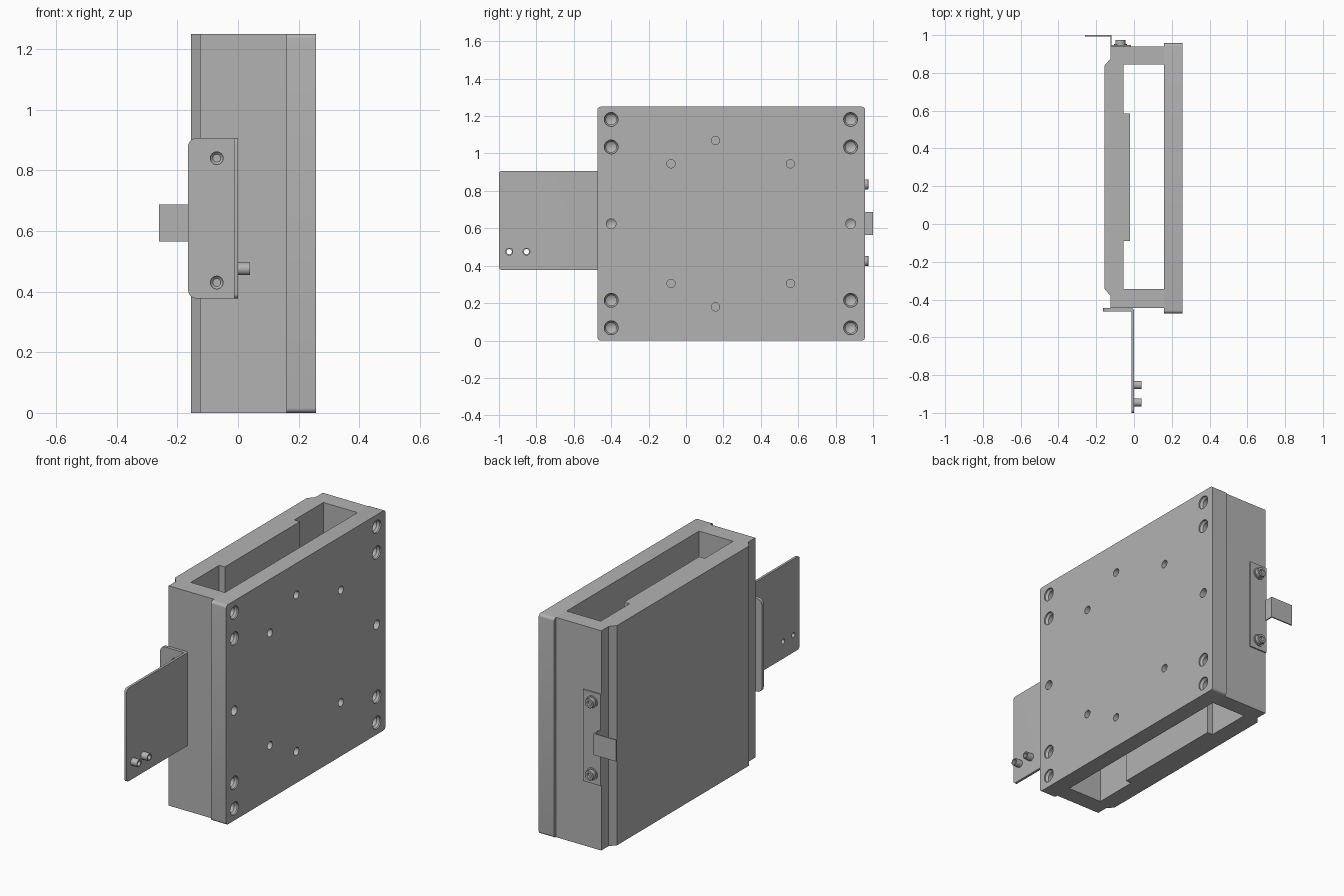
import bpy, bmesh, math
from mathutils import Vector, Matrix

cube = bpy.data.objects.get("Cube")
if cube:
    bpy.data.objects.remove(cube)

grey = bpy.data.materials.new("machined_grey")
grey.use_nodes = True
GREY = (0.45, 0.45, 0.45, 1)
grey.diffuse_color = GREY
grey.node_tree.nodes["Principled BSDF"].inputs["Base Color"].default_value = GREY

HEIGHT = 1.25


def finish(name, bm):
    bmesh.ops.recalc_face_normals(bm, faces=bm.faces[:])
    mesh = bpy.data.meshes.new(name)
    bm.to_mesh(mesh)
    bm.free()
    mesh.materials.append(grey)
    obj = bpy.data.objects.new(name, mesh)
    bpy.context.collection.objects.link(obj)
    return obj


def activate(obj):
    bpy.ops.object.select_all(action='DESELECT')
    obj.select_set(True)
    bpy.context.view_layer.objects.active = obj


def smooth(obj):
    activate(obj)
    bpy.ops.object.shade_smooth_by_angle(angle=math.radians(30))


def extrude_up(points, z0, z1):
    """Closed plan profile raised from z0 to z1."""
    bm = bmesh.new()
    face = bm.faces.new([bm.verts.new((x, y, z0)) for x, y in points])
    out = bmesh.ops.extrude_face_region(bm, geom=[face])
    top = [v for v in out["geom"] if isinstance(v, bmesh.types.BMVert)]
    bmesh.ops.translate(bm, verts=top, vec=(0, 0, z1 - z0))
    return bm


def round_edges(bm, rule, radius):
    """Round the edges whose two ends both satisfy the rule."""
    edges = [e for e in bm.edges if rule(e.verts[0].co, e.verts[1].co)]
    bmesh.ops.bevel(bm, geom=edges, offset=radius, segments=5,
                    profile=0.5, affect='EDGES')


def lathe(bm, profile, place, axis, steps=32, closed=False):
    """Revolve (radius, distance) pairs around an axis starting at place."""
    part = bmesh.new()
    verts = [part.verts.new((r, 0, h)) for r, h in profile]
    pairs = list(zip(verts, verts[1:])) + ([(verts[-1], verts[0])] if closed else [])
    edges = [part.edges.new(p) for p in pairs]
    bmesh.ops.spin(part, geom=verts + edges, cent=(0, 0, 0), axis=(0, 0, 1),
                   angle=math.tau, steps=steps)
    bmesh.ops.remove_doubles(part, verts=part.verts[:], dist=0.0002)
    bmesh.ops.recalc_face_normals(part, faces=part.faces[:])
    turn = Vector(axis).to_track_quat('Z', 'Y').to_matrix().to_4x4()
    part.transform(Matrix.Translation(place) @ turn)
    temp = bpy.data.meshes.new("temp")
    part.to_mesh(temp)
    part.free()
    bm.from_mesh(temp)
    bpy.data.meshes.remove(temp)


def cut(obj, bm):
    cutter = finish("hole_cutter", bm)
    cutter.hide_render = True
    mod = obj.modifiers.new("holes", 'BOOLEAN')
    mod.operation = 'DIFFERENCE'
    mod.solver = 'EXACT'
    mod.object = cutter
    activate(obj)
    bpy.ops.object.modifier_apply(modifier=mod.name)
    bpy.data.objects.remove(cutter)


# Open channel body with chamfered shoulders and a raised inner pad
channel = [(0.16, -0.445), (-0.125, -0.445), (-0.125, -0.38), (-0.155, -0.345),
           (-0.155, 0.84), (-0.125, 0.875), (-0.125, 0.94), (0.16, 0.94),
           (0.16, 0.845), (-0.055, 0.845), (-0.055, 0.585), (-0.02, 0.585),
           (-0.02, -0.09), (-0.055, -0.09), (-0.055, -0.345), (0.16, -0.345)]
finish("channel_body", extrude_up(channel, 0, HEIGHT))

# Mounting plate with rounded corners
bm = extrude_up([(0.16, -0.473), (0.257, -0.473), (0.257, 0.957), (0.16, 0.957)], 0, HEIGHT)
round_edges(bm, lambda a, b: abs(a.x - b.x) > 0.05, 0.016)
plate = finish("mounting_plate", bm)

# Drilled holes, mirrored about the plate's mid height
holes = bmesh.new()
FACE, OUT = 0.257, 0.01
bolt = [(0, -OUT), (0.037, -OUT), (0.037, 0.008), (0.028, 0.02), (0.028, 0.07), (0, 0.088)]
dowel = [(0, -OUT), (0.026, -OUT), (0.026, 0.06), (0, 0.08)]
tapped = [(0, -OUT), (0.022, -OUT), (0.022, 0.08), (0, 0.08)]
MID = HEIGHT / 2
drills = [(dowel, y, 0) for y in (-0.4, 0.88)]
for side in (-1, 1):
    drills += [(bolt, y, side * dz) for y in (-0.4, 0.88) for dz in (0.41, 0.557)]
    drills += [(tapped, y, side * dz) for y, dz in ((-0.08, 0.32), (0.558, 0.32), (0.158, 0.445))]
for profile, y, dz in drills:
    lathe(holes, profile, (FACE, y, MID + dz), (-1, 0, 0))
cut(plate, holes)
smooth(plate)

# Front bracket: bent sheet with rounded corners
sheet = [(-0.165, -0.446), (0, -0.446), (0, -1), (-0.014, -1), (-0.014, -0.464), (-0.165, -0.464)]
bm = extrude_up(sheet, 0.377, 0.907)
round_edges(bm, lambda a, b: max(a.x, b.x) < -0.16 and abs(a.y - b.y) > 0.01, 0.03)
round_edges(bm, lambda a, b: max(a.y, b.y) < -0.99 and abs(a.x - b.x) > 0.01, 0.016)
round_edges(bm, lambda a, b: min(a.x, b.x) > -0.001 and min(a.y, b.y) > -0.45
            and abs(a.z - b.z) > 0.3, 0.014)
bracket = finish("front_bracket", bm)

# Countersunk holes in the flange, through holes in the wing
holes = bmesh.new()
for z in (0.43, 0.84):
    lathe(holes, [(0, -0.01), (0.021, -0.01), (0.021, 0.006), (0.013, 0.014), (0.013, 0.03), (0, 0.03)],
          (-0.07, -0.464, z), (0, 1, 0))
PINS = [(0, y, 0.475) for y in (-0.945, -0.853)]
for place in PINS:
    lathe(holes, [(0, -0.01), (0.014, -0.01), (0.014, 0.03), (0, 0.03)],
          Vector(place), (-1, 0, 0))
cut(bracket, holes)
smooth(bracket)

# Hollow pins standing on the wing
bm = bmesh.new()
for place in PINS:
    lathe(bm, [(0.014, -0.003), (0.021, -0.003), (0.021, 0.04), (0.014, 0.04)],
          place, (1, 0, 0), closed=True)
smooth(finish("hollow_pins", bm))

# Rear bracket: thin strip and bent tab
strip = [(-0.125, 0.939), (-0.015, 0.939), (-0.015, 0.947), (-0.125, 0.947)]
finish("rear_strip", extrude_up(strip, 0.37, 0.89))
tab = [(-0.118, 0.94), (-0.118, 1), (-0.26, 1), (-0.26, 0.993), (-0.125, 0.993), (-0.125, 0.94)]
finish("rear_tab", extrude_up(tab, 0.565, 0.687))

# Rear screws with washers and recessed heads
bm = bmesh.new()
for z in (0.425, 0.835):
    place = (-0.072, 0.945, z)
    lathe(bm, [(0, 0), (0.034, 0), (0.034, 0.008), (0, 0.008)], place, (0, 1, 0))
    lathe(bm, [(0, 0.006), (0.027, 0.006), (0.027, 0.028), (0.025, 0.03), (0.014, 0.03),
               (0.014, 0.014), (0, 0.014)], place, (0, 1, 0))
smooth(finish("rear_screws", bm))
